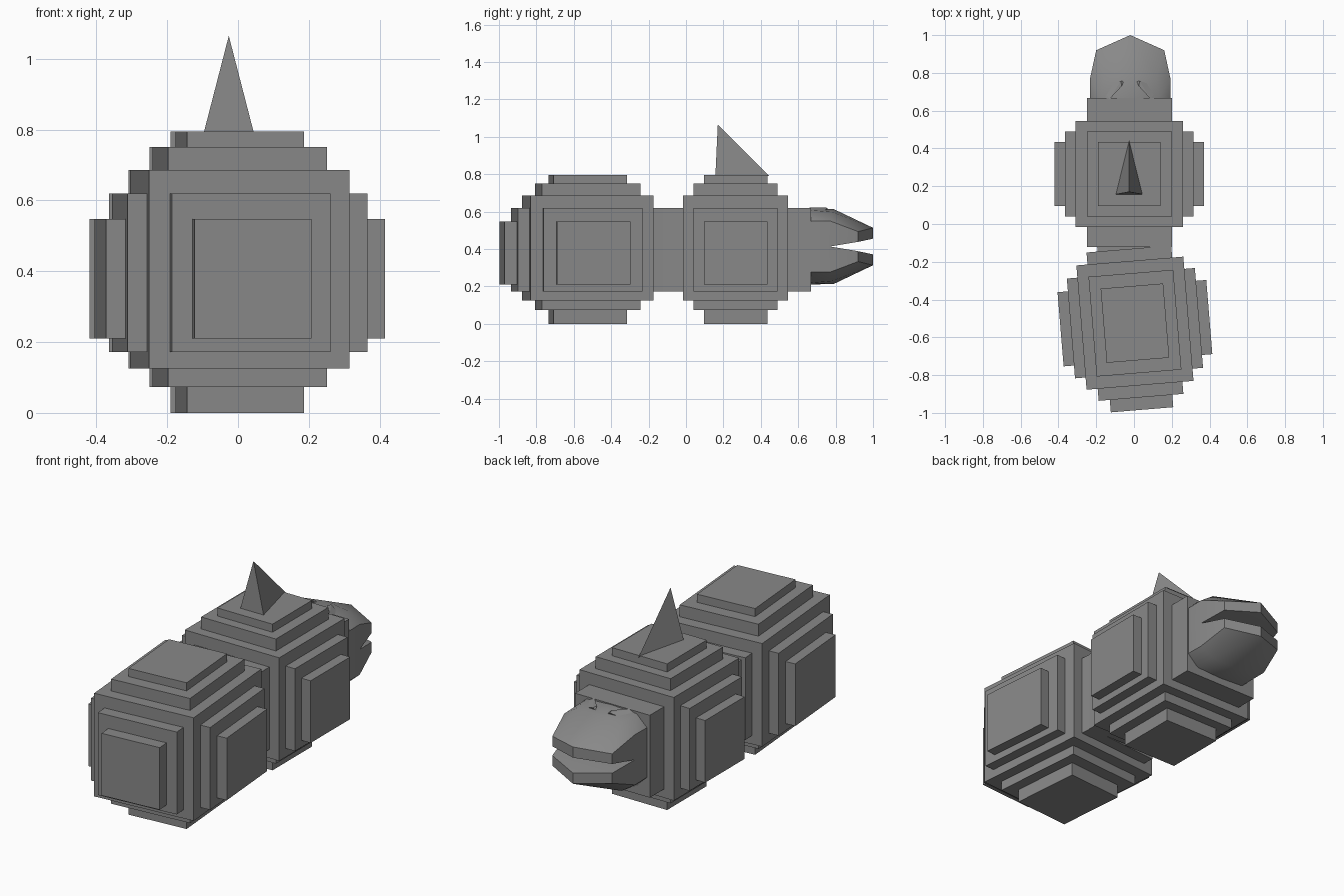
import bpy, bmesh, math
from mathutils import Matrix, Vector

if "Cube" in bpy.data.objects:
    bpy.data.objects.remove(bpy.data.objects["Cube"])

grey = bpy.data.materials.new("stone grey")
grey.diffuse_color = (0.25, 0.25, 0.25, 1)
grey.use_nodes = True
grey.node_tree.nodes["Principled BSDF"].inputs["Base Color"].default_value = grey.diffuse_color


def finish(name, bm, smooth=False):
    bmesh.ops.recalc_face_normals(bm, faces=bm.faces[:])
    me = bpy.data.meshes.new(name)
    bm.to_mesh(me)
    bm.free()
    me.materials.append(grey)
    ob = bpy.data.objects.new(name, me)
    bpy.context.collection.objects.link(ob)
    if smooth:
        bpy.ops.object.select_all(action='DESELECT')
        ob.select_set(True)
        bpy.context.view_layer.objects.active = ob
        bpy.ops.object.shade_smooth_by_angle(angle=math.radians(28))
    return ob


def box(name, half_x, half_y, z0, z1, frame):
    bm = bmesh.new()
    bmesh.ops.create_cube(bm, size=1, matrix=frame @ Matrix.Translation((0, 0, (z0 + z1) / 2))
                          @ Matrix.Diagonal((2 * half_x, 2 * half_y, z1 - z0, 1)))
    return finish(name, bm)


def hull(name, points, smooth=False):
    bm = bmesh.new()
    for p in points:
        bm.verts.new(p)
    res = bmesh.ops.convex_hull(bm, input=bm.verts[:])
    bmesh.ops.delete(bm, geom=list({v for v in res["geom_interior"] if isinstance(v, bmesh.types.BMVert)}),
                     context='VERTS')
    bmesh.ops.dissolve_limit(bm, angle_limit=0.02, verts=bm.verts[:], edges=bm.edges[:])
    return finish(name, bm, smooth)


def stepped_block(name, frame, y_core, y_mid, y_out):
    """Core block with two stepped plates on the sides, top and bottom."""
    box(name + "_core", 0.284, y_core, 0.125, 0.686, frame)
    box(name + "_side_step", 0.34, y_mid, 0.172, 0.62, frame)
    box(name + "_side_plate", 0.395, y_out, 0.21, 0.548, frame)
    box(name + "_top_step", 0.225, y_mid, 0.073, 0.751, frame)
    box(name + "_top_plate", 0.166, y_out, 0.0, 0.795, frame)


# Front body block, with the neck running through it lengthwise
front = Matrix.Translation((-0.025, 0.265, 0))
stepped_block("front_body", front, 0.281, 0.225, 0.17)
box("neck", 0.225, 0.395, 0.172, 0.62, Matrix.Translation((-0.025, 0.273, 0)))

# Rear body block, turned slightly, with end plates
rear = Matrix.Translation((0.005, -0.525, 0)) @ Matrix.Rotation(math.radians(4.7), 4, 'Z')
stepped_block("rear_body", rear, 0.33, 0.265, 0.197)
box("rear_end_step", 0.225, 0.394, 0.172, 0.62, rear)
box("rear_end_plate", 0.166, 0.46, 0.21, 0.548, rear)

# Dorsal fin
hull("fin", [(-0.097, 0.157, 0.79), (0.045, 0.157, 0.79), (-0.026, 0.445, 0.79), (-0.026, 0.17, 1.065)])

# Jaws: half outline as (x offset, y, height from the mouth line)
JAW = [(0.213, 0.66, 0), (0.213, 0.77, 0), (0.18, 0.92, 0.025), (0, 1.0, 0.042),
       (0.213, 0.66, 0.135), (0.213, 0.77, 0.137), (0.18, 0.92, 0.08), (0, 1.0, 0.1),
       (0.15, 0.66, 0.195), (0.14, 0.78, 0.185), (0, 0.66, 0.203), (0, 0.79, 0.2)]
for name, up in (("upper_jaw", 1), ("lower_jaw", -1)):
    hull(name, [(-0.02 + s * x, y, 0.413 + up * h) for x, y, h in JAW for s in (1, -1)], True)

# Slanted eyes
EYE = [(0.155, 0.66, 0.60), (0.145, 0.725, 0.588), (0.05, 0.757, 0.62), (0.035, 0.755, 0.61),
       (0.045, 0.73, 0.622), (0.11, 0.66, 0.622), (0.11, 0.70, 0.56)]
for name, s in (("right_eye", 1), ("left_eye", -1)):
    hull(name, [(-0.02 + s * x, y, z) for x, y, z in EYE])
